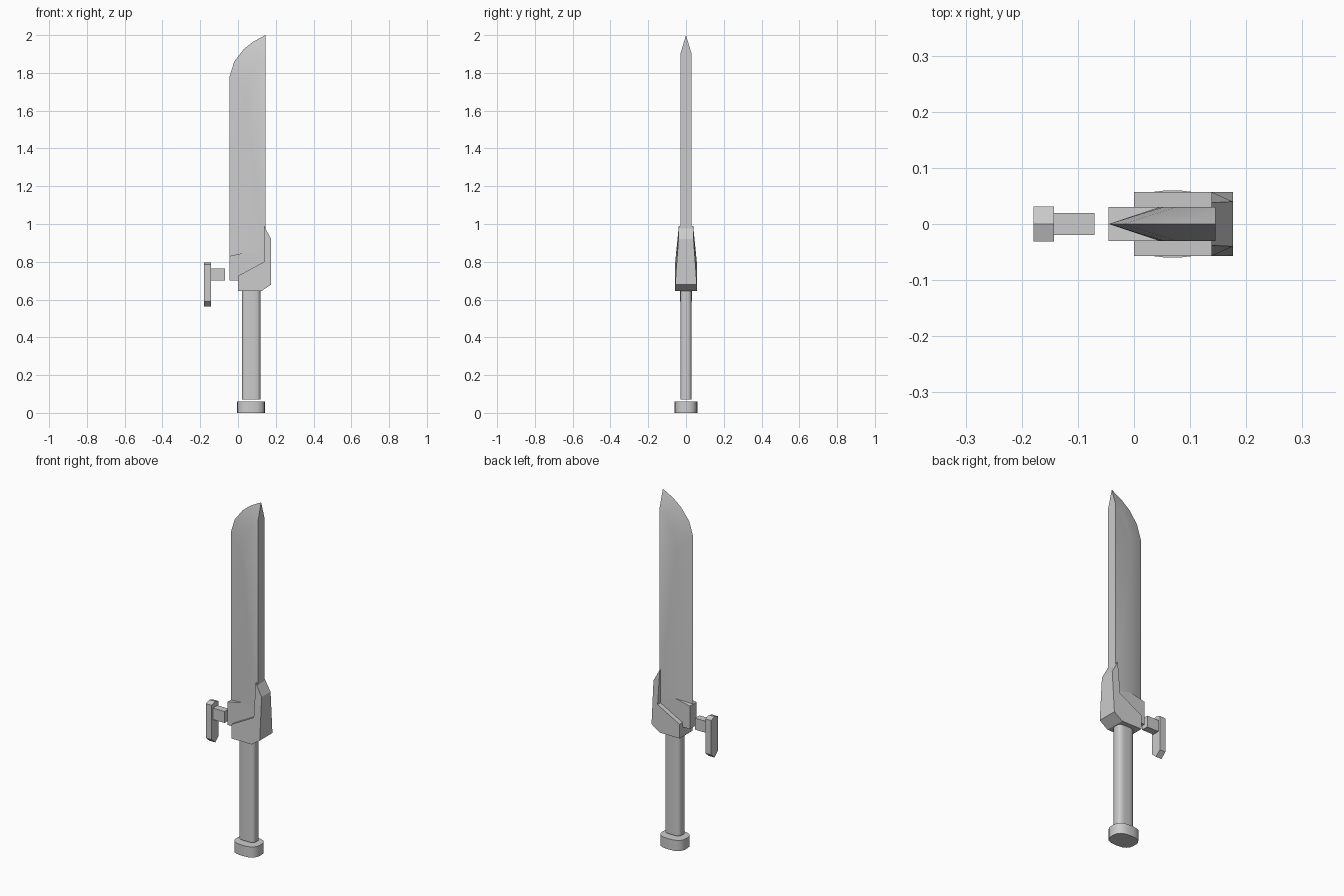
import bpy, bmesh, math
from mathutils import Vector

cube = bpy.data.objects.get("Cube")
if cube:
    bpy.data.objects.remove(cube)

steel = bpy.data.materials.new("plain grey")
steel.use_nodes = True
GREY = (0.6, 0.6, 0.6, 1)
steel.diffuse_color = GREY
steel.node_tree.nodes["Principled BSDF"].inputs["Base Color"].default_value = GREY


def loft(name, ring_a, ring_b, smooth=None):
    """Solid between two matching rings of points."""
    bm = bmesh.new()
    a = [bm.verts.new(p) for p in ring_a]
    b = [bm.verts.new(p) for p in ring_b]
    bm.faces.new(a)
    bm.faces.new(b)
    for i in range(len(a)):
        j = (i + 1) % len(a)
        bm.faces.new((a[i], a[j], b[j], b[i]))
    return finish(name, bm, smooth)


def finish(name, bm, smooth=None):
    bmesh.ops.recalc_face_normals(bm, faces=bm.faces)
    mesh = bpy.data.meshes.new(name)
    bm.to_mesh(mesh)
    bm.free()
    mesh.materials.append(steel)
    obj = bpy.data.objects.new(name, mesh)
    bpy.context.collection.objects.link(obj)
    if smooth:
        bpy.ops.object.select_all(action='DESELECT')
        obj.select_set(True)
        bpy.context.view_layer.objects.active = obj
        bpy.ops.object.shade_smooth_by_angle(angle=math.radians(smooth))
    return obj


def post(name, cx, rx, ry, z0, z1, power, sides):
    """Upright bar with a rounded-rectangle section."""
    def ring(z):
        pts = []
        for i in range(sides):
            t = 2 * math.pi * (i + 0.5) / sides
            c, s = math.cos(t), math.sin(t)
            k = (abs(c) ** power + abs(s) ** power) ** (-1 / power)
            pts.append((cx + rx * c * k, ry * s * k, z))
        return pts
    return loft(name, ring(z0), ring(z1), 40)


# Handle
post("pommel", 0.069, 0.074, 0.06, 0, 0.06, 2.8, 20)
post("grip", 0.07, 0.048, 0.03, 0.072, 0.66, 4, 24)

# Blade: sharp outer edge joined to a thick ridge on both sides
HALF = 0.03
edge = [(-0.045, 0.83), (-0.045, 1.78), (-0.02, 1.86), (0.03, 1.925),
        (0.08, 1.965), (0.145, 2.0)]
ridge = [(0.045, 0.85), (0.045, 1.68), (0.052, 1.76), (0.075, 1.82),
         (0.105, 1.865), (0.145, 1.9)]
bm = bmesh.new()
cut = [bm.verts.new((x, 0, z)) for x, z in edge]
rails = []
for side in (-1, 1):
    rail = [bm.verts.new((x, side * HALF, z)) for x, z in ridge]
    heel = bm.verts.new((0.145, side * HALF, 0.83))
    for i in range(len(cut) - 1):
        bm.faces.new((cut[i], cut[i + 1], rail[i + 1], rail[i]))
    bm.faces.new(rail + [heel])
    rails.append((rail, heel))
(ra, ha), (rb, hb) = rails
bm.faces.new((ha, hb, rb[-1], cut[-1], ra[-1]))
bm.faces.new((cut[0], ra[0], ha, hb, rb[0]))
finish("blade", bm, 25)

# Square block at the root of the blade
root = [(-0.045, 0.70), (0.145, 0.70), (0.145, 0.85), (0.045, 0.85), (-0.045, 0.83)]
loft("blade_root", [(x, -HALF, z) for x, z in root], [(x, HALF, z) for x, z in root])

# Guard, narrowing toward its upper point
guard = [(0.0, 0.645, 0.057), (0.125, 0.645, 0.057), (0.176, 0.68, 0.057),
         (0.176, 0.92, 0.04), (0.138, 0.99, 0.038), (0.138, 0.80, 0.057),
         (0.0, 0.725, 0.057)]
loft("guard", [(x, -w, z) for x, z, w in guard], [(x, w, z) for x, z, w in guard])

# Side hook: short stem and an upright bar with pointed ends
stem = [(-0.02, 0.70), (0.02, 0.70), (0.02, 0.765), (-0.02, 0.765)]
loft("hook_stem", [(-0.145, y, z) for y, z in stem], [(-0.07, y, z) for y, z in stem])
bar = [(-0.031, 0.59), (0, 0.563), (0.031, 0.59), (0.031, 0.785), (0, 0.795), (-0.031, 0.785)]
loft("hook_bar", [(-0.179, y, z) for y, z in bar], [(-0.143, y, z) for y, z in bar])
